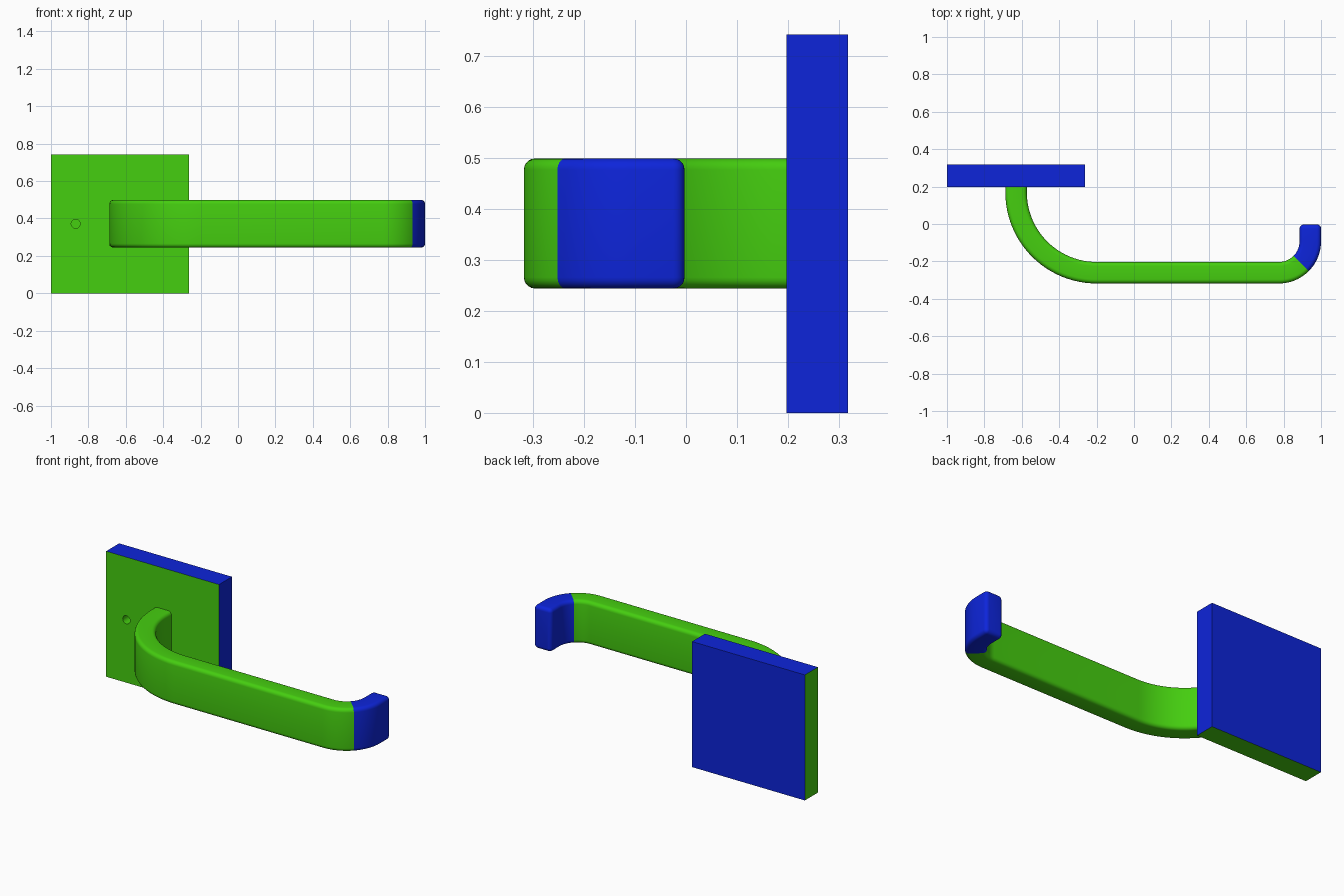
import bpy, bmesh
from math import sin, cos, pi, radians
from mathutils import Vector

old = bpy.data.objects.get("Cube")
if old:
    bpy.data.objects.remove(old, do_unlink=True)


def material(name, rgb):
    m = bpy.data.materials.new(name)
    m.use_nodes = True
    colour = (*rgb, 1.0)
    m.diffuse_color = colour
    m.node_tree.nodes["Principled BSDF"].inputs["Base Color"].default_value = colour
    return m


GREEN = material("green", (0.06, 0.62, 0.005))
BLUE = material("blue", (0.004, 0.018, 0.7))

THICK, HEIGHT, MID_Z, ROUND = 0.115, 0.255, 0.3715, 0.022
OUT_Y, END_X, POST_X = -0.318, 1.0, -0.688
PLATE_FRONT, PLATE_BACK = 0.197, 0.318


def make_object(name, bm, *mats):
    bmesh.ops.recalc_face_normals(bm, faces=bm.faces)
    mesh = bpy.data.meshes.new(name)
    bm.to_mesh(mesh)
    bm.free()
    for m in mats:
        mesh.materials.append(m)
    obj = bpy.data.objects.new(name, mesh)
    bpy.context.collection.objects.link(obj)
    return obj


def smooth(obj):
    bpy.ops.object.select_all(action='DESELECT')
    obj.select_set(True)
    bpy.context.view_layer.objects.active = obj
    bpy.ops.object.shade_smooth_by_angle(angle=radians(35))


def section(inset=0.0, steps=5):
    """Rounded rectangle: (across, z) pairs."""
    r = max(ROUND - inset, 0.002)
    a, b = THICK / 2 - inset - r, HEIGHT / 2 - inset - r
    pts = []
    for i, (sx, sz) in enumerate([(1, 1), (-1, 1), (-1, -1), (1, -1)]):
        for k in range(steps + 1):
            t = (i + k / steps) * pi / 2
            pts.append((sx * a + r * cos(t), sz * b + r * sin(t)))
    return pts


def sweep(name, stations, mat):
    """Stations are (x, y, heading, inset) along the bar."""
    bm = bmesh.new()
    rings = []
    for x, y, h, inset in stations:
        rings.append([bm.verts.new((x + s * sin(h), y - s * cos(h), MID_Z + z))
                      for s, z in section(inset)])
    for lo, hi in zip(rings, rings[1:]):
        n = len(lo)
        for i in range(n):
            j = (i + 1) % n
            bm.faces.new((lo[i], lo[j], hi[j], hi[i]))
    bm.faces.new(rings[0])
    bm.faces.new(rings[-1])
    smooth(make_object(name, bm, mat))


def arc(cx, cy, r, start, end, steps):
    """Path around a centre, given by headings in degrees."""
    for i in range(steps + 1):
        h = radians(start + (end - start) * i / steps)
        yield (cx + r * sin(h), cy - r * cos(h), h, 0.0)


# Lever bar: post, wide bend, straight grip, half of the end bend
big, small = 0.488, 0.225
big_c = (POST_X + big, OUT_Y + big)
small_c = (END_X - small, OUT_Y + small)
mid_r = small - THICK / 2
bar = [(POST_X + THICK / 2, PLATE_FRONT + 0.01, radians(-90), 0.0)]
bar += arc(*big_c, big - THICK / 2, -90, 0, 24)
bar += arc(*small_c, mid_r, 0, 45, 10)
sweep("lever_bar", bar, GREEN)

# Lever tip: rest of the end bend with a rounded end
tip = list(arc(*small_c, mid_r, 45, 90, 10))
tip_x, tip_end = END_X - THICK / 2, -0.003
for k in range(6):
    t = k / 5 * pi / 2
    tip.append((tip_x, tip_end - ROUND * (1 - sin(t)), pi / 2,
                ROUND * (1 - cos(t)) * 0.95))
sweep("lever_tip", tip, BLUE)

# Square wall plate
bm = bmesh.new()
bmesh.ops.create_cube(bm, size=1.0)
size = Vector((0.738, PLATE_BACK - PLATE_FRONT, 0.742))
centre = Vector((-0.631, (PLATE_FRONT + PLATE_BACK) / 2, 0.371))
for v in bm.verts:
    v.co = centre + v.co * size
plate = make_object("wall_plate", bm, GREEN, BLUE)

# Screw hole, cut part way into the plate
bpy.ops.mesh.primitive_cylinder_add(vertices=32, radius=0.024, depth=0.12,
                                    location=(-0.868, PLATE_FRONT, MID_Z),
                                    rotation=(pi / 2, 0, 0))
cutter = bpy.context.object
cutter.name = "screw_hole_cutter"
cutter.hide_render = True
cut = plate.modifiers.new("screw_hole", 'BOOLEAN')
cut.operation, cut.solver, cut.object = 'DIFFERENCE', 'EXACT', cutter
bpy.ops.object.select_all(action='DESELECT')
plate.select_set(True)
bpy.context.view_layer.objects.active = plate
bpy.ops.object.modifier_apply(modifier=cut.name)
bpy.data.objects.remove(cutter, do_unlink=True)

# Blue on the top, back and inner side; green elsewhere and in the hole
for f in plate.data.polygons:
    offset = f.center - centre
    outside = any(abs(offset[i]) > size[i] / 2 - 0.001 for i in range(3))
    f.material_index = int(outside and sum(f.normal) > 0)
smooth(plate)
